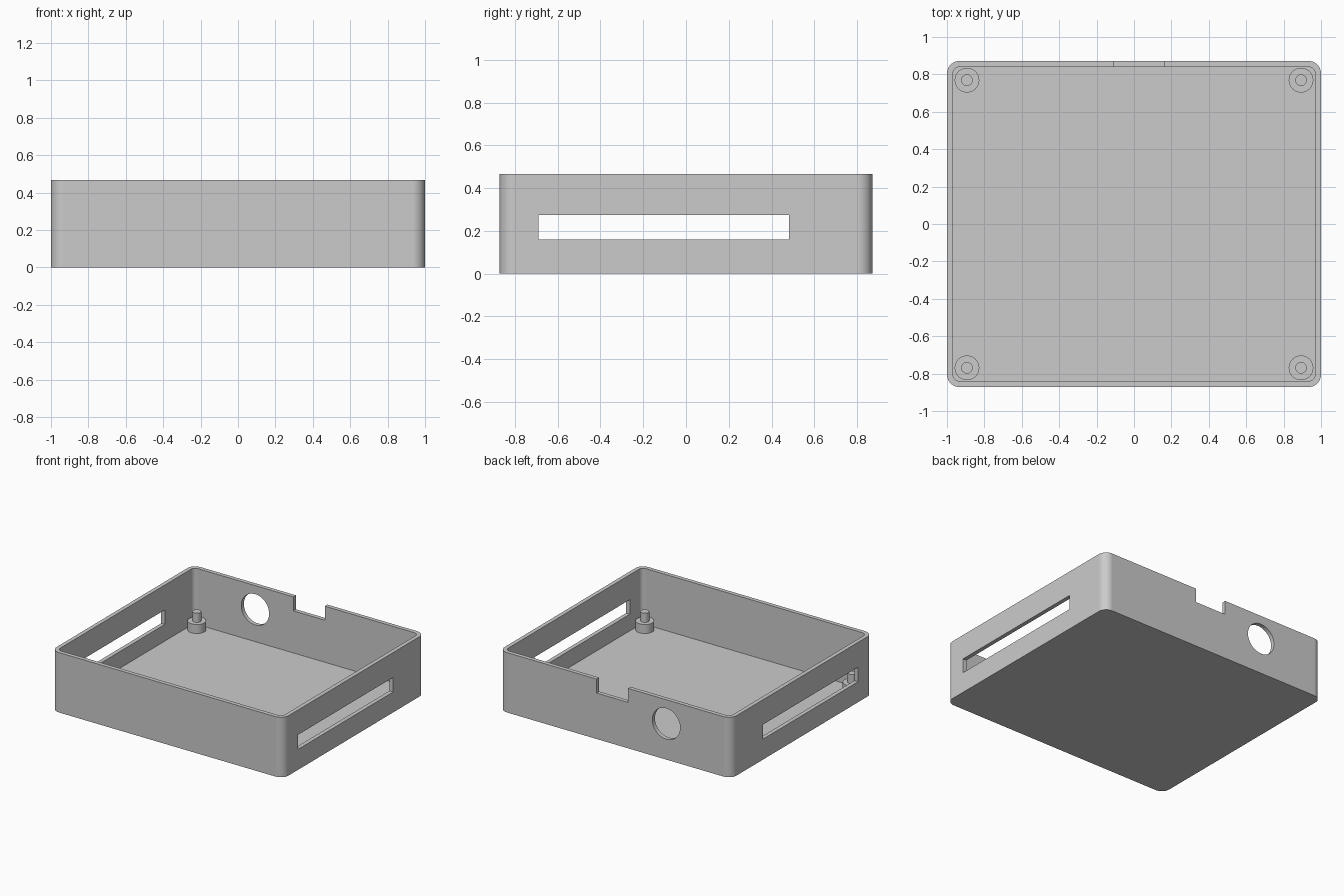
import bpy
import bmesh
import math
from mathutils import Matrix, Vector

cube = bpy.data.objects.get("Cube")
if cube:
    bpy.data.objects.remove(cube, do_unlink=True)

HALF_X, HALF_Y, HEIGHT = 1.0, 0.872, 0.467
WALL, FLOOR, CORNER = 0.032, 0.03, 0.068

grey = bpy.data.materials.new("plain grey")
grey.use_nodes = True
colour = (0.6, 0.6, 0.6, 1)
grey.diffuse_color = colour
grey.node_tree.nodes["Principled BSDF"].inputs["Base Color"].default_value = colour


def finish(name, bm):
    """Turn a bmesh into a grey object."""
    bmesh.ops.recalc_face_normals(bm, faces=bm.faces)
    mesh = bpy.data.meshes.new(name)
    bm.to_mesh(mesh)
    bm.free()
    mesh.materials.append(grey)
    obj = bpy.data.objects.new(name, mesh)
    bpy.context.collection.objects.link(obj)
    return obj


def rounded_block(name, hx, hy, radius, z0, z1, steps=12):
    """Upright block with rounded vertical corners."""
    bm = bmesh.new()
    ring = []
    for quarter, (sx, sy) in enumerate([(1, 1), (-1, 1), (-1, -1), (1, -1)]):
        for i in range(steps + 1):
            a = (quarter + i / steps) * math.pi / 2
            ring.append(bm.verts.new((sx * (hx - radius) + radius * math.cos(a),
                                      sy * (hy - radius) + radius * math.sin(a), z0)))
    base = bm.faces.new(ring)
    top = bmesh.ops.extrude_face_region(bm, geom=[base])["geom"]
    bmesh.ops.translate(bm, vec=(0, 0, z1 - z0),
                        verts=[v for v in top if isinstance(v, bmesh.types.BMVert)])
    return finish(name, bm)


def box(name, low, high):
    """Box between two opposite corners."""
    low, high = Vector(low), Vector(high)
    bm = bmesh.new()
    bmesh.ops.create_cube(bm, size=1, matrix=Matrix.Translation((low + high) / 2)
                          @ Matrix.Diagonal((*(high - low), 1)))
    return finish(name, bm)


def cylinder(name, radius, depth, matrix, sides=48):
    bm = bmesh.new()
    bmesh.ops.create_cone(bm, cap_ends=True, segments=sides, radius1=radius,
                          radius2=radius, depth=depth, matrix=matrix)
    return finish(name, bm)


def select(obj):
    bpy.ops.object.select_all(action='DESELECT')
    obj.select_set(True)
    bpy.context.view_layer.objects.active = obj


def cut(target, cutter):
    """Subtract the cutter and discard it."""
    cutter.hide_render = True
    mod = target.modifiers.new("cut", 'BOOLEAN')
    mod.operation, mod.solver, mod.object = 'DIFFERENCE', 'EXACT', cutter
    select(target)
    bpy.ops.object.modifier_apply(modifier=mod.name)
    bpy.data.objects.remove(cutter, do_unlink=True)


def smooth(obj):
    select(obj)
    bpy.ops.object.shade_smooth_by_angle(angle=math.radians(30))


# Open tray: rounded block with a pocket
tray = rounded_block("tray", HALF_X, HALF_Y, CORNER, 0, HEIGHT)
cut(tray, rounded_block("pocket_cutter", HALF_X - WALL, HALF_Y - WALL,
                        CORNER - WALL, FLOOR, HEIGHT + 0.1))

# Long slot through both side walls
cut(tray, box("slot_cutter", (-1.1, -0.69, 0.16), (1.1, 0.482, 0.273)))

# Notch in the rim and round port, both in the back wall
cut(tray, box("notch_cutter", (-0.11, HALF_Y - 0.1, 0.358), (0.16, HALF_Y + 0.1, HEIGHT + 0.1)))
cut(tray, cylinder("port_cutter", 0.12, 0.2, Matrix.Translation((-0.44, HALF_Y, 0.28))
                   @ Matrix.Rotation(math.pi / 2, 4, 'X')))
smooth(tray)
tray.modifiers.new("even_normals", 'WEIGHTED_NORMAL').keep_sharp = True

# Stepped standoffs in the four corners: collar with a pin
profile = [(0, FLOOR - 0.01), (0.066, FLOOR - 0.01), (0.066, 0.1), (0.031, 0.1), (0.031, 0.172), (0, 0.172)]
for side, sx in (("left", 1), ("right", -1)):
    for end, sy in (("front", -1), ("back", 1)):
        bm = bmesh.new()
        points = [bm.verts.new((r, 0, z)) for r, z in profile]
        edges = [bm.edges.new(pair) for pair in zip(points, points[1:])]
        bmesh.ops.spin(bm, geom=points + edges, cent=(0, 0, 0), axis=(0, 0, 1),
                       angle=math.tau, steps=32)
        bmesh.ops.remove_doubles(bm, verts=bm.verts, dist=0.0001)
        standoff = finish(f"standoff_{end}_{side}", bm)
        standoff.location = (sx * 0.893, sy * 0.769, 0)
        smooth(standoff)
